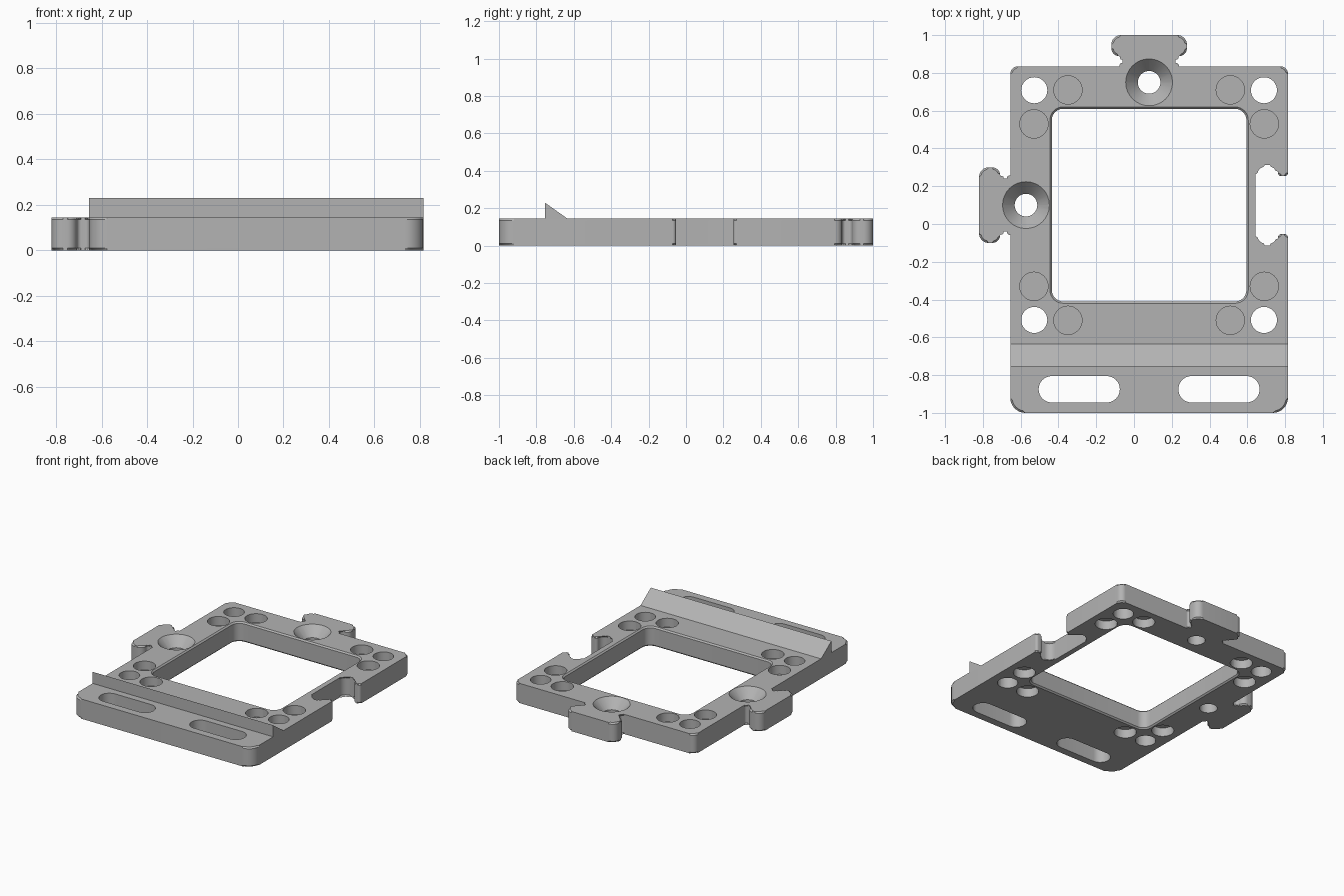
import bpy
import bmesh
import math
from mathutils import Vector

if "Cube" in bpy.data.objects:
    bpy.data.objects.remove(bpy.data.objects["Cube"])

THICK = 0.145
CHAMFER = 0.01
LEFT, RIGHT, FRONT, BACK = -0.655, 0.815, -1.0, 0.835
MID = Vector((0.08, 0.10))          # centre of the window and hole pattern

grey = bpy.data.materials.new("plain grey")
grey.use_nodes = True
grey.diffuse_color = (0.45, 0.45, 0.45, 1)
grey.node_tree.nodes["Principled BSDF"].inputs["Base Color"].default_value = (0.45, 0.45, 0.45, 1)


def rounded(corners, steps=8):
    """Outline from (x, y, radius) corners, each replaced by an arc."""
    out = []
    for i, (x, y, r) in enumerate(corners):
        p = Vector((x, y))
        a = (Vector(corners[i - 1][:2]) - p).normalized()
        b = (Vector(corners[(i + 1) % len(corners)][:2]) - p).normalized()
        half = a.angle(b) / 2
        centre = p + (a + b).normalized() * (r / math.sin(half))
        start = p + a * (r / math.tan(half)) - centre
        end = p + b * (r / math.tan(half)) - centre
        turn = start.angle_signed(end)
        for k in range(steps + 1):
            t = -turn * k / steps
            c, s = math.cos(t), math.sin(t)
            out.append(centre + Vector((start.x * c - start.y * s, start.x * s + start.y * c)))
    return out


def loft(bm, layers):
    """Closed solid through matching outlines given as (z, points)."""
    rings = [[bm.verts.new((p.x, p.y, z)) for p in pts] for z, pts in layers]
    bm.faces.new(rings[0][::-1])
    bm.faces.new(rings[-1])
    n = len(rings[0])
    for low, high in zip(rings, rings[1:]):
        for i in range(n):
            j = (i + 1) % n
            bm.faces.new((low[i], low[j], high[j], high[i]))


def hole(bm, centre, hx, hy, r, layers):
    """Rounded-rectangle cutter; each layer is (z, outward growth)."""
    rings = []
    for z, g in layers:
        a, b, q = hx + g, hy + g, r + g
        box = [(-a, -b), (a, -b), (a, b), (-a, b)]
        # stay just short of a full half circle so that no points coincide
        rings.append((z, rounded([(centre[0] + x, centre[1] + y, q * 0.998) for x, y in box])))
    loft(bm, rings)


def finish(bm, name):
    bmesh.ops.recalc_face_normals(bm, faces=bm.faces[:])
    mesh = bpy.data.meshes.new(name)
    bm.to_mesh(mesh)
    bm.free()
    mesh.materials.append(grey)
    ob = bpy.data.objects.new(name, mesh)
    bpy.context.collection.objects.link(ob)
    return ob


# Interlocking tab: (outward, sideways, radius), mirrored about its axis
def tab(grow=0.0):
    side = [(0, 0.14 + grow, 0.018), (0.05, 0.14 + grow, 0.018),
            (0.06, 0.2 + grow, 0.042), (0.165 + grow / 2, 0.2 + grow, 0.05)]
    return side + [(u, -v, r) for u, v, r in reversed(side)]


# Plate outline with two tabs and the matching socket
outline = [(LEFT, FRONT, 0.08), (RIGHT, FRONT, 0.08)]
outline += [(RIGHT - u, MID.y + v, r) for u, v, r in reversed(tab(0.013))]
outline += [(RIGHT, BACK, 0.04)]
outline += [(MID.x + v, BACK + u, r) for u, v, r in tab()]
outline += [(LEFT, BACK, 0.04)]
outline += [(LEFT - u, MID.y + v, r) for u, v, r in tab()]

bm = bmesh.new()
pts = rounded(outline)
loft(bm, [(0, pts), (THICK, pts)])
rim = [e for e in bm.edges if abs(e.verts[0].co.z - e.verts[1].co.z) < 1e-6]
bmesh.ops.bevel(bm, geom=rim, offset=CHAMFER, segments=1, affect='EDGES')
plate = finish(bm, "mounting_plate")

# Cutters for the window, slots and holes
LOW, HIGH = -0.05, THICK + 0.05
through = [(LOW, 0), (HIGH, 0)]
eased = [(LOW, CHAMFER), (0, CHAMFER), (CHAMFER, 0),
         (THICK - CHAMFER, 0), (THICK, CHAMFER), (HIGH, CHAMFER)]
sink = [(LOW, 0), (0.075, 0), (THICK, 0.064), (HIGH, 0.064)]
bm = bmesh.new()
hole(bm, MID, 0.515, 0.51, 0.06, eased)
for x in (-0.29, 0.45):
    hole(bm, (x, -0.875), 0.215, 0.07, 0.07, through)
for centre in ((MID.x, 0.75), (-0.572, MID.y)):
    hole(bm, centre, 0.06, 0.06, 0.06, sink)
for sx in (-1, 1):
    for sy in (-1, 1):
        hole(bm, MID + Vector((0.608 * sx, 0.608 * sy)), 0.069, 0.069, 0.069, through)
        # Pockets on both faces with a thin web between
        for dx, dy in ((0.43, 0.61), (0.61, 0.43)):
            for z0, z1 in ((LOW, 0.065), (0.08, HIGH)):
                hole(bm, MID + Vector((dx * sx, dy * sy)), 0.075, 0.075, 0.075,
                     [(z0, 0), (z1, 0)])
cutter = finish(bm, "hole_cutter")
cutter.hide_render = True

mod = plate.modifiers.new("holes", 'BOOLEAN')
mod.object = cutter
mod.operation = 'DIFFERENCE'
mod.solver = 'EXACT'
bpy.context.view_layer.update()
cut = bpy.data.meshes.new_from_object(plate.evaluated_get(bpy.context.evaluated_depsgraph_get()))
plate.modifiers.clear()
plate.data = cut
bpy.data.objects.remove(cutter)

# Wedge-shaped stop ridge across the front
bm = bmesh.new()
profile = [(-0.755, 0.12), (-0.635, 0.12), (-0.635, THICK), (-0.755, 0.23)]
ends = [[bm.verts.new((x, y, z)) for y, z in profile] for x in (LEFT, RIGHT)]
bm.faces.new(ends[0])
bm.faces.new(ends[1][::-1])
for i in range(4):
    j = (i + 1) % 4
    bm.faces.new((ends[0][i], ends[0][j], ends[1][j], ends[1][i]))
ridge = finish(bm, "stop_ridge")

for ob in (plate, ridge):
    bpy.ops.object.select_all(action='DESELECT')
    ob.select_set(True)
    bpy.context.view_layer.objects.active = ob
    bpy.ops.object.shade_smooth_by_angle(angle=math.radians(30))
